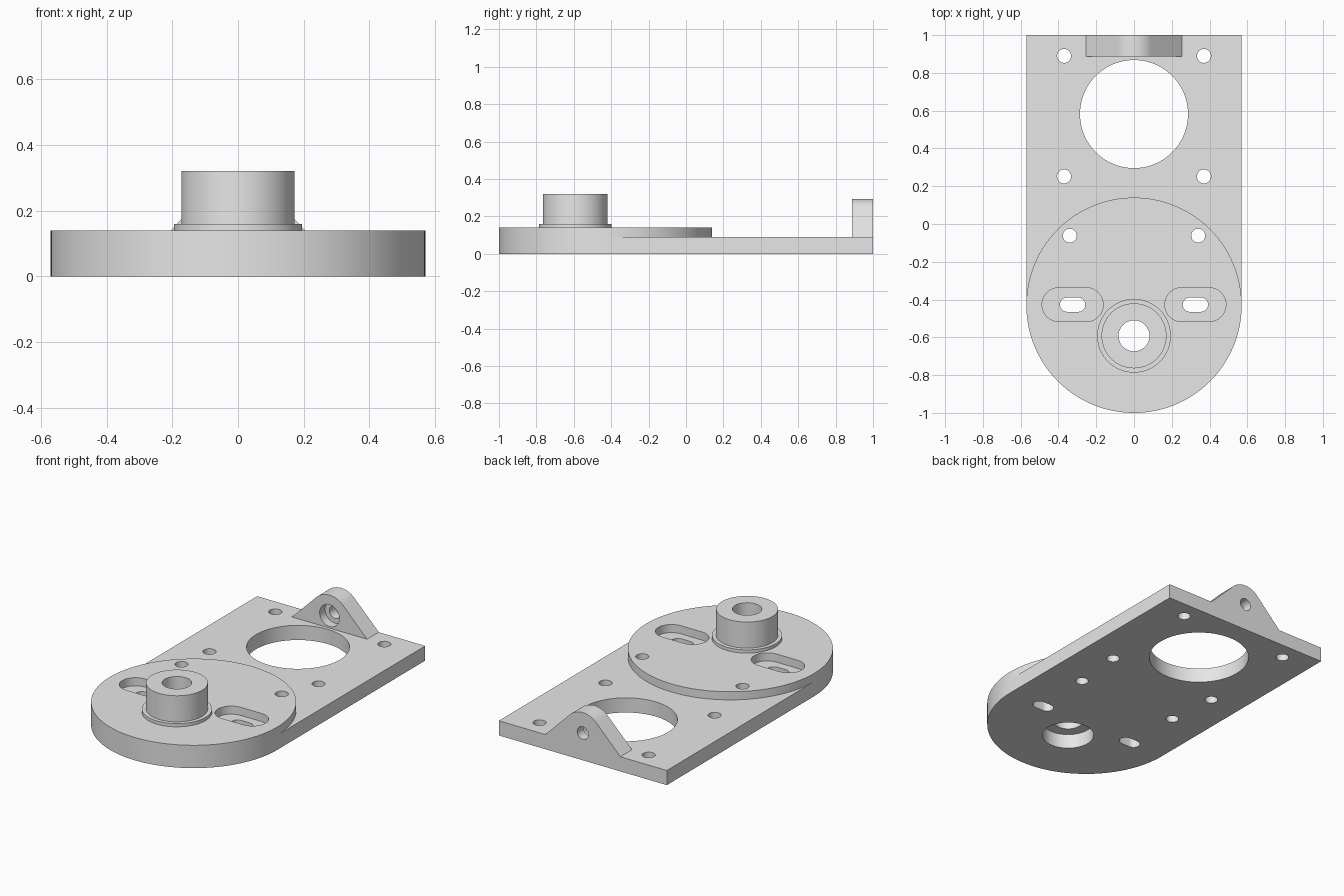
import bpy, bmesh
from math import sin, cos, pi, radians

cube = bpy.data.objects.get("Cube")
if cube:
    bpy.data.objects.remove(cube, do_unlink=True)

gray = bpy.data.materials.new("light_gray_metal")
gray.use_nodes = True
gray.diffuse_color = (0.8, 0.8, 0.8, 1)
gray.node_tree.nodes["Principled BSDF"].inputs["Base Color"].default_value = (0.8, 0.8, 0.8, 1)


def arc(x, y, r, start, end, n):
    angles = [radians(start + (end - start) * i / n) for i in range(n + 1)]
    return [(x + r * cos(a), y + r * sin(a)) for a in angles]


def circle(x, y, r, n=48):
    return arc(x, y, r, 0, 360, n)[:-1]


def slot(x, y, half, r):
    d = half - r
    return arc(x + d, y, r, -90, 90, 16) + arc(x - d, y, r, 90, 270, 16)


def both(shape, x, *rest):
    """The same outline on the left and the right."""
    return [shape(s * x, *rest) for s in (-1, 1)]


def slab(name, loops, low, high, upright=False):
    """Extrude an outline with holes along z, or along y when upright."""
    curve = bpy.data.curves.new(name, "CURVE")
    curve.dimensions = "2D"
    curve.fill_mode = "BOTH"
    curve.extrude = (high - low) / 2
    for loop in loops:
        spline = curve.splines.new("POLY")
        spline.points.add(len(loop) - 1)
        for point, (x, y) in zip(spline.points, loop):
            point.co = (x, y, 0, 1)
        spline.use_cyclic_u = True
    temp = bpy.data.objects.new(name + "_curve", curve)
    bpy.context.collection.objects.link(temp)
    graph = bpy.context.evaluated_depsgraph_get()
    mesh = bpy.data.meshes.new_from_object(temp.evaluated_get(graph))
    bpy.data.objects.remove(temp, do_unlink=True)
    bpy.data.curves.remove(curve)

    # Weld the caps to the walls
    bm = bmesh.new()
    bm.from_mesh(mesh)
    bmesh.ops.remove_doubles(bm, verts=bm.verts, dist=0.0001)
    bmesh.ops.recalc_face_normals(bm, faces=bm.faces)
    bm.to_mesh(mesh)
    bm.free()
    mesh.name = name
    mesh.materials.clear()
    mesh.materials.append(gray)

    obj = bpy.data.objects.new(name, mesh)
    bpy.context.collection.objects.link(obj)
    middle = (low + high) / 2
    if upright:
        obj.rotation_euler.x = pi / 2
        obj.location.y = middle
    else:
        obj.location.z = middle
    bpy.ops.object.select_all(action="DESELECT")
    obj.select_set(True)
    bpy.context.view_layer.objects.active = obj
    bpy.ops.object.shade_smooth_by_angle(angle=radians(30))
    return obj


W = 0.57            # half width and disc radius
DISC_Y, HUB_Y = -0.43, -0.592
BASE, DISC = 0.09, 0.14
disc_holes = both(circle, 0.34, -0.062, 0.037, 32)

# Base plate with a rounded front, bolt holes, slots and hub recess
outline = [(W, 1), (-W, 1)] + arc(0, DISC_Y, W, 180, 360, 64)
bolt_holes = both(circle, 0.37, 0.89, 0.037, 32) + both(circle, 0.37, 0.252, 0.037, 32)
slab("base_plate",
     [outline, circle(0, 0.582, 0.286, 96), circle(0, HUB_Y, 0.148)]
     + bolt_holes + disc_holes + both(slot, 0.325, -0.427, 0.067, 0.038),
     0, BASE)

# Raised disc with wide slot pockets
slab("raised_disc",
     [circle(0, DISC_Y, W, 128), circle(0, HUB_Y, 0.082)]
     + disc_holes + both(slot, 0.325, -0.427, 0.162, 0.09),
     BASE, DISC)

# Hub collar and hub tube
slab("hub_collar", [circle(0, HUB_Y, 0.195, 64), circle(0, HUB_Y, 0.082)], DISC, 0.16)
slab("hub_tube", [circle(0, HUB_Y, 0.172, 64), circle(0, HUB_Y, 0.082)], 0.16, 0.32)

# Upright lug with a rounded peak and a stepped hole
lug = [(-0.255, BASE), (0.255, BASE)] + arc(0, 0.167, 0.126, 45, 135, 24)
slab("lug_front", [lug, circle(0, 0.167, 0.067)], 0.887, 0.94, upright=True)
slab("lug_back", [lug, circle(0, 0.167, 0.038)], 0.94, 1, upright=True)
